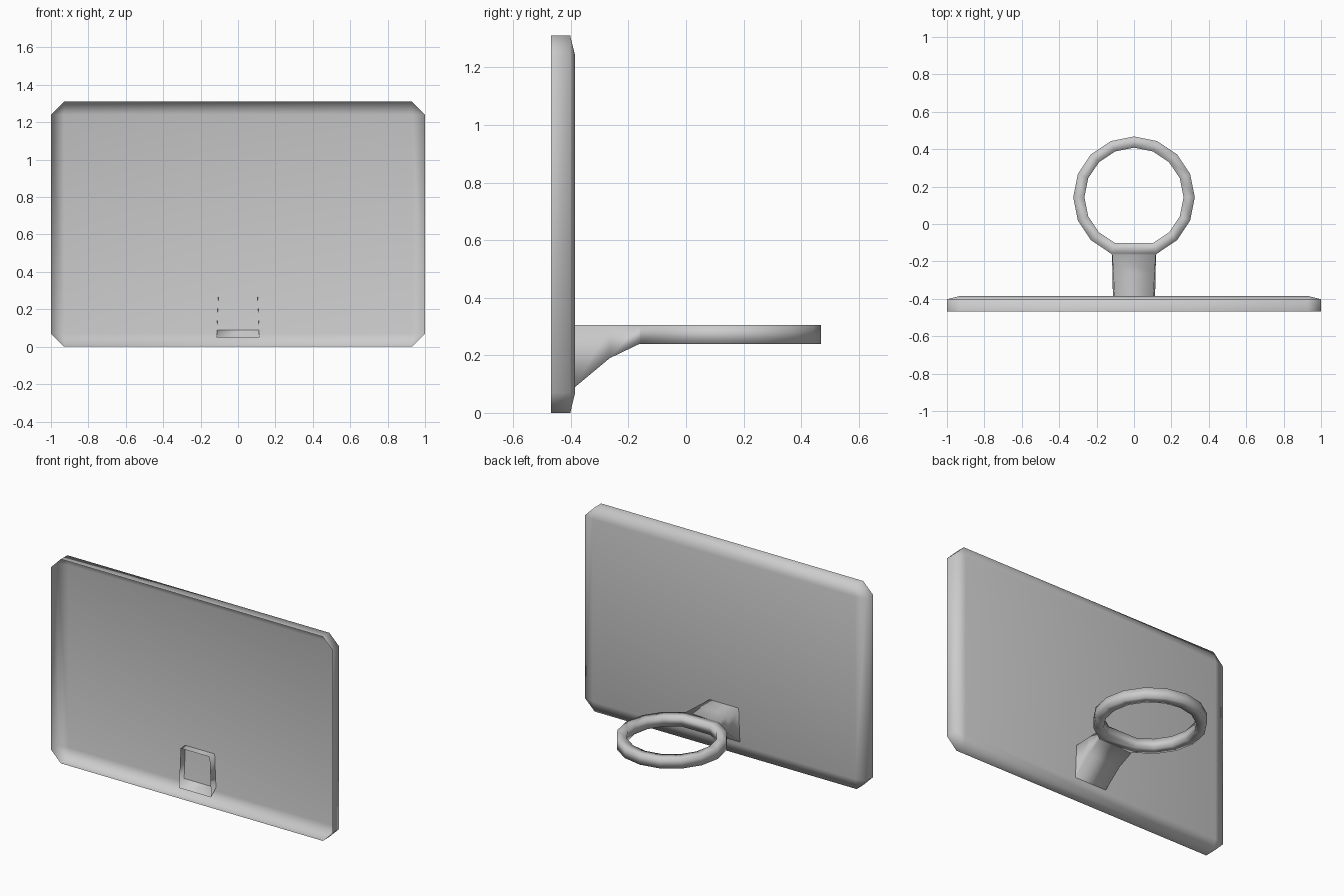
import bpy, bmesh, math

if "Cube" in bpy.data.objects:
    bpy.data.objects.remove(bpy.data.objects["Cube"])


def make_object(name, bm):
    bmesh.ops.recalc_face_normals(bm, faces=bm.faces[:])
    for f in bm.faces:
        f.smooth = True
    me = bpy.data.meshes.new(name)
    bm.to_mesh(me)
    bm.free()
    ob = bpy.data.objects.new(name, me)
    bpy.context.collection.objects.link(ob)
    return ob


# Backboard: shell open at the rear, clipped corners, shallow bevel to the face
W, H, C = 1.0, 1.31, 0.07
Y_REAR, Y_EDGE, Y_FACE = -0.468, -0.402, -0.385
outline = [(W - C, 0), (W, C), (W, H - C), (W - C, H),
           (C - W, H), (-W, H - C), (-W, C), (C - W, 0)]
bm = bmesh.new()
rear = [bm.verts.new((x, Y_REAR, z)) for x, z in outline]
edge = [bm.verts.new((x, Y_EDGE, z)) for x, z in outline]
face = [bm.verts.new((x, Y_FACE, z)) for x, z in
        [(W - C, C), (W - C, H - C), (C - W, H - C), (C - W, C)]]
for i in range(8):
    j = (i + 1) % 8
    bm.faces.new((rear[i], rear[j], edge[j], edge[i]))
for k in range(4):
    a, b, c = edge[2 * k], edge[2 * k + 1], edge[(2 * k + 2) % 8]
    bm.faces.new((a, b, face[k]))
    bm.faces.new((b, c, face[(k + 1) % 4], face[k]))
bm.faces.new(face)
make_object("backboard", bm)

# Hoop ring: 16-sided, with the vertex facing the board left out
CY, R_OUT, R_IN, Z0, Z1 = 0.143, 0.325, 0.265, 0.24, 0.305
bm = bmesh.new()
rings = []
for i in range(1, 16):
    a = -math.pi / 2 + i * math.tau / 16
    c, s = math.cos(a), math.sin(a)
    rings.append([bm.verts.new((r * c, CY + r * s, z)) for r, z in
                  [(R_OUT, Z0), (R_OUT, Z1), (R_IN, Z1), (R_IN, Z0)]])
for i in range(15):
    p, q = rings[i], rings[(i + 1) % 15]
    for k in range(4):
        if i == 14 and k == 0:
            continue  # the arm joins here
        m = (k + 1) % 4
        bm.faces.new((p[k], q[k], q[m], p[m]))

# Arm: tapering bracket that runs from the ring through the board face
prev = [rings[14][0], rings[14][1], rings[0][1], rings[0][0]]
for y, x_top, x_low, z_low in [(-0.165, 0.116, 0.118, 0.238),
                               (-0.265, 0.110, 0.115, 0.19),
                               (-0.385, 0.104, 0.113, 0.09),
                               (-0.435, 0.103, 0.114, 0.048)]:
    sec = [bm.verts.new(p) for p in [(-x_low, y, z_low), (-x_top, y, Z1),
                                     (x_top, y, Z1), (x_low, y, z_low)]]
    for k in range(4):
        m = (k + 1) % 4
        bm.faces.new((prev[k], prev[m], sec[m], sec[k]))
    prev = sec
make_object("hoop_and_arm", bm)
